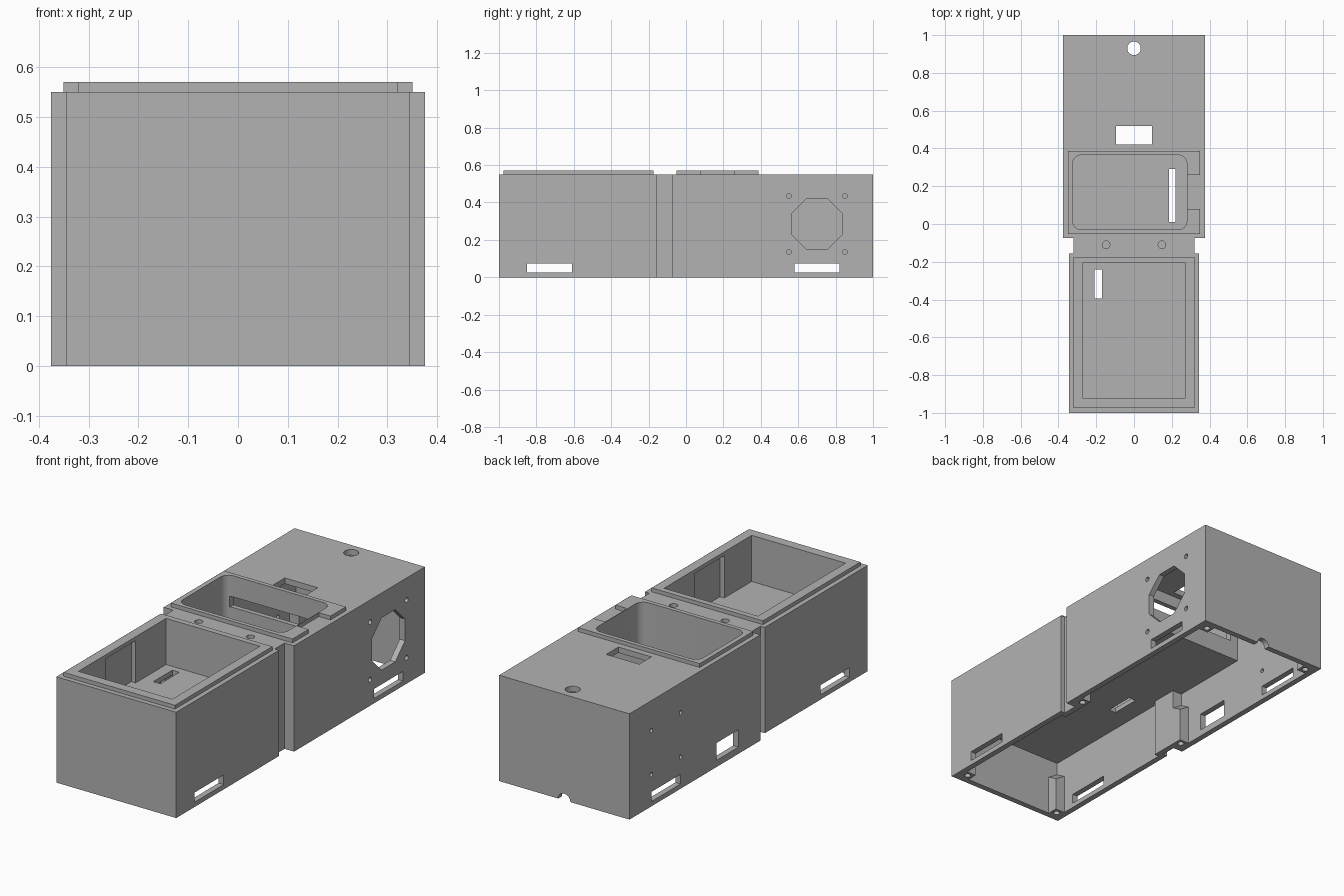
import bpy, bmesh, math
from mathutils import Matrix, Vector

cube = bpy.data.objects.get("Cube")
if cube:
    bpy.data.objects.remove(cube, do_unlink=True)

GREY = (0.45, 0.45, 0.45, 1)
grey = bpy.data.materials.new("plain grey plastic")
grey.use_nodes = True
grey.diffuse_color = GREY
grey.node_tree.nodes["Principled BSDF"].inputs["Base Color"].default_value = GREY


def make(name, bm):
    bmesh.ops.recalc_face_normals(bm, faces=bm.faces)
    mesh = bpy.data.meshes.new(name)
    bm.to_mesh(mesh)
    bm.free()
    mesh.materials.append(grey)
    ob = bpy.data.objects.new(name, mesh)
    bpy.context.scene.collection.objects.link(ob)
    return ob


def box(name, x, y, z, corner=0, top=0):
    """Box from (min, max) ranges, with optional rounded uprights or top edges."""
    bm = bmesh.new()
    bmesh.ops.create_cube(bm, size=1)
    for v in bm.verts:
        v.co = Vector([r[0] if c < 0 else r[1] for c, r in zip(v.co, (x, y, z))])
    if corner:
        edges = [e for e in bm.edges if abs(e.verts[0].co.z - e.verts[1].co.z) > 0.001]
        bmesh.ops.bevel(bm, geom=edges, offset=corner, segments=6, profile=0.5, affect='EDGES')
    if top:
        edges = [e for e in bm.edges if all(v.co.z == z[1] for v in e.verts)]
        bmesh.ops.bevel(bm, geom=edges, offset=top, segments=4, profile=0.5, affect='EDGES')
    return make(name, bm)


def rod(name, at, radius, length, axis="Z", sides=24):
    turn = {"X": Matrix.Rotation(math.pi / 2, 4, 'Y'),
            "Y": Matrix.Rotation(math.pi / 2, 4, 'X'), "Z": Matrix()}[axis]
    matrix = Matrix.Translation(at) @ turn @ Matrix.Rotation(math.pi / sides, 4, 'Z')
    bm = bmesh.new()
    bmesh.ops.create_cone(bm, cap_ends=True, segments=sides, radius1=radius,
                          radius2=radius, depth=length, matrix=matrix)
    return make(name, bm)


def combine(target, tool, operation='DIFFERENCE'):
    mod = target.modifiers.new("shape", 'BOOLEAN')
    mod.operation, mod.solver, mod.object = operation, 'EXACT', tool
    bpy.context.view_layer.objects.active = target
    bpy.ops.object.modifier_apply(modifier=mod.name)
    bpy.data.objects.remove(tool, do_unlink=True)


def smooth(ob):
    bpy.ops.object.select_all(action='DESELECT')
    ob.select_set(True)
    bpy.context.view_layer.objects.active = ob
    bpy.ops.object.shade_smooth_by_angle(angle=math.radians(30))


# Outer housing: narrow front block, neck and wide rear block
half = [(0.345, -1), (0.345, -0.155), (0.32, -0.155),
        (0.32, -0.075), (0.375, -0.075), (0.375, 1)]
outline = half + [(-x, y) for x, y in reversed(half)]
bm = bmesh.new()
base = bm.faces.new([bm.verts.new((x, y, 0)) for x, y in outline])
raised = bmesh.ops.extrude_face_region(bm, geom=[base])["geom"]
bmesh.ops.translate(bm, vec=(0, 0, 0.55),
                    verts=[g for g in raised if isinstance(g, bmesh.types.BMVert)])
housing = make("housing", bm)

# Raised rims around the two openings
combine(housing, box("front_rim", (-0.32, 0.32), (-0.975, -0.175), (0.5, 0.57)), 'UNION')
combine(housing, box("rear_rim", (-0.35, 0.35), (-0.052, 0.387), (0.5, 0.57), top=0.012), 'UNION')

# Box-shaped cuts: x range, y range, z range
cuts = [
    # hollow underside
    ((-0.315, 0.315), (-0.97, -0.185), (-0.1, 0.305)),
    ((-0.29, 0.29), (-0.2, -0.03), (-0.1, 0.305)),
    ((-0.345, 0.345), (-0.045, 0.97), (-0.1, 0.305)),
    ((-0.345, 0.345), (0.39, 0.97), (0.2, 0.52)),
    ((0.305, 0.345), (-0.045, 0.4), (0.2, 0.52)),
    # front tray, its wall pockets and floor slot
    ((-0.27, 0.27), (-0.925, -0.205), (0.33, 0.7)),
    ((-0.295, 0.295), (-0.7, -0.455), (0.33, 0.55)),
    ((-0.21, -0.17), (-0.395, -0.24), (0.2, 0.4)),
    # rear rim gap, rear tray slots, top window
    ((0.283, 0.4), (0.08, 0.26), (0.55, 0.7)),
    ((0.185, 0.22), (0.01, 0.29), (0.2, 0.4)),
    ((-0.3, 0.2), (0.35, 0.41), (0.405, 0.46)),
    ((-0.095, 0.095), (0.42, 0.52), (0.45, 0.6)),
    # side vents and socket window
    ((-0.5, 0.5), (-0.85, -0.61), (0.025, 0.075)),
    ((-0.5, 0.5), (0.58, 0.82), (0.025, 0.075)),
    ((-0.5, -0.3), (0.105, 0.285), (0.035, 0.125)),
]
combine(housing, box("rear_tray_cut", (-0.325, 0.28), (-0.03, 0.365), (0.325, 0.7), corner=0.045))
for ranges in cuts:
    combine(housing, box("cut", *ranges))

# Fan opening, screw holes, knob hole and cable notch
combine(housing, rod("fan_cut", (0.375, 0.7, 0.285), 0.147, 0.2, "X", 8))
for sy in (-1, 1):
    for sz in (-1, 1):
        combine(housing, rod("fan_screw", (0.36, 0.7 + sy * 0.15, 0.285 + sz * 0.15), 0.013, 0.1, "X", 16))
        combine(housing, rod("board_screw", (-0.36, 0.7 + sy * 0.12, 0.28 + sz * 0.115), 0.011, 0.1, "X", 16))
combine(housing, rod("knob_cut", (0, 0.93, 0.55), 0.036, 0.2))
combine(housing, rod("cable_cut", (0, 1, 0), 0.035, 0.2, "Y"))
for x in (-0.148, 0.148):
    combine(housing, rod("neck_hole", (x, -0.11, 0.55), 0.02, 0.2))
smooth(housing)

# Screw posts inside the corners, with sloped tops
for label, wx, wy, dy in (("front", 0.315, -0.97, 1), ("middle", 0.345, -0.045, 1), ("rear", 0.345, 0.97, -1)):
    for side, s in (("left", 1), ("right", -1)):
        xs = sorted((s * wx, s * (wx - 0.055)))
        ys = sorted((wy, wy + dy * 0.055))
        post = box(f"{label}_{side}_post", xs, ys, (0, 0.24))
        for v in post.data.vertices:
            if v.co.z > 0.1:
                v.co.z -= 0.6 * (abs(v.co.x - s * wx) + abs(v.co.y - wy))
        combine(post, rod("screw_cut", (s * (wx - 0.026), wy + dy * 0.026, 0), 0.016, 0.16, sides=16))
        smooth(post)
